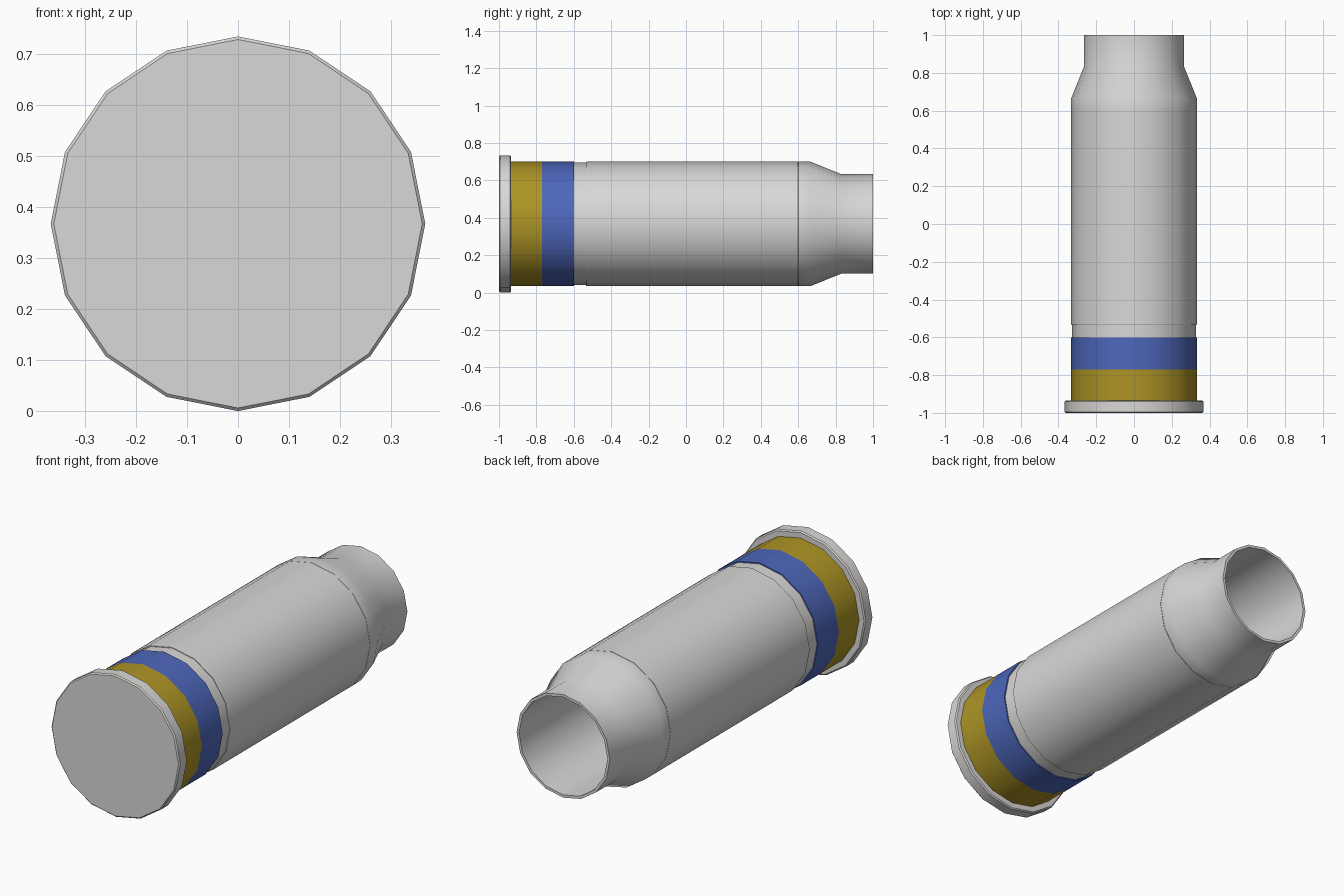
import bpy, bmesh, math

if "Cube" in bpy.data.objects:
    bpy.data.objects.remove(bpy.data.objects["Cube"])

SIDES = 16
CZ = 0.367  # height of the long axis


def material(name, rgb):
    m = bpy.data.materials.new(name)
    m.diffuse_color = (*rgb, 1)
    m.use_nodes = True
    m.node_tree.nodes["Principled BSDF"].inputs["Base Color"].default_value = m.diffuse_color
    return m


grey = material("light grey metal", (0.70, 0.69, 0.68))
gold = material("dark gold", (0.42, 0.30, 0.018))
blue = material("blue", (0.075, 0.135, 0.50))


def lathe(name, profile, mat):
    """Spin (y, radius) points around the long axis; radius 0 closes to a centre point."""
    bm = bmesh.new()
    rings = []
    for y, r in profile:
        if r == 0:
            rings.append([bm.verts.new((0, y, CZ))] * SIDES)
        else:
            rings.append([bm.verts.new((r * math.sin(2 * math.pi * i / SIDES), y,
                                        CZ + r * math.cos(2 * math.pi * i / SIDES)))
                          for i in range(SIDES)])
    for a, b in zip(rings, rings[1:]):
        for i in range(SIDES):
            j = (i + 1) % SIDES
            corners = list(dict.fromkeys((a[i], a[j], b[j], b[i])))
            bm.faces.new(corners)
    # profiles run along the outside towards +y, then back along the inside
    me = bpy.data.meshes.new(name)
    bm.to_mesh(me)
    bm.free()
    me.materials.append(mat)
    ob = bpy.data.objects.new(name, me)
    bpy.context.collection.objects.link(ob)
    bpy.ops.object.select_all(action='DESELECT')
    ob.select_set(True)
    bpy.context.view_layer.objects.active = ob
    bpy.ops.object.shade_smooth_by_angle(angle=math.radians(30))
    return ob


# base rim with softened edges
lathe("base_rim", [(-1, 0), (-1, 0.361), (-0.994, 0.367), (-0.941, 0.367),
                   (-0.935, 0.361), (-0.935, 0.325)], grey)

# coloured bands
lathe("gold_band", [(-0.935, 0.333), (-0.77, 0.333)], gold)
lathe("blue_band", [(-0.77, 0.333), (-0.60, 0.333), (-0.60, 0.327)], blue)

# shallow groove, then the main tube
lathe("groove", [(-0.60, 0.327), (-0.535, 0.327)], grey)
lathe("main_tube", [(-0.535, 0.327), (-0.535, 0.331), (-0.532, 0.333),
                    (0.60, 0.333), (0.60, 0.331)], grey)

# shoulder, neck, open mouth and the bore
lathe("shoulder_and_neck", [(0.60, 0.331), (0.602, 0.333), (0.665, 0.333), (0.83, 0.266),
                            (1, 0.266), (1, 0.252), (-0.93, 0.252), (-0.93, 0)], grey)
